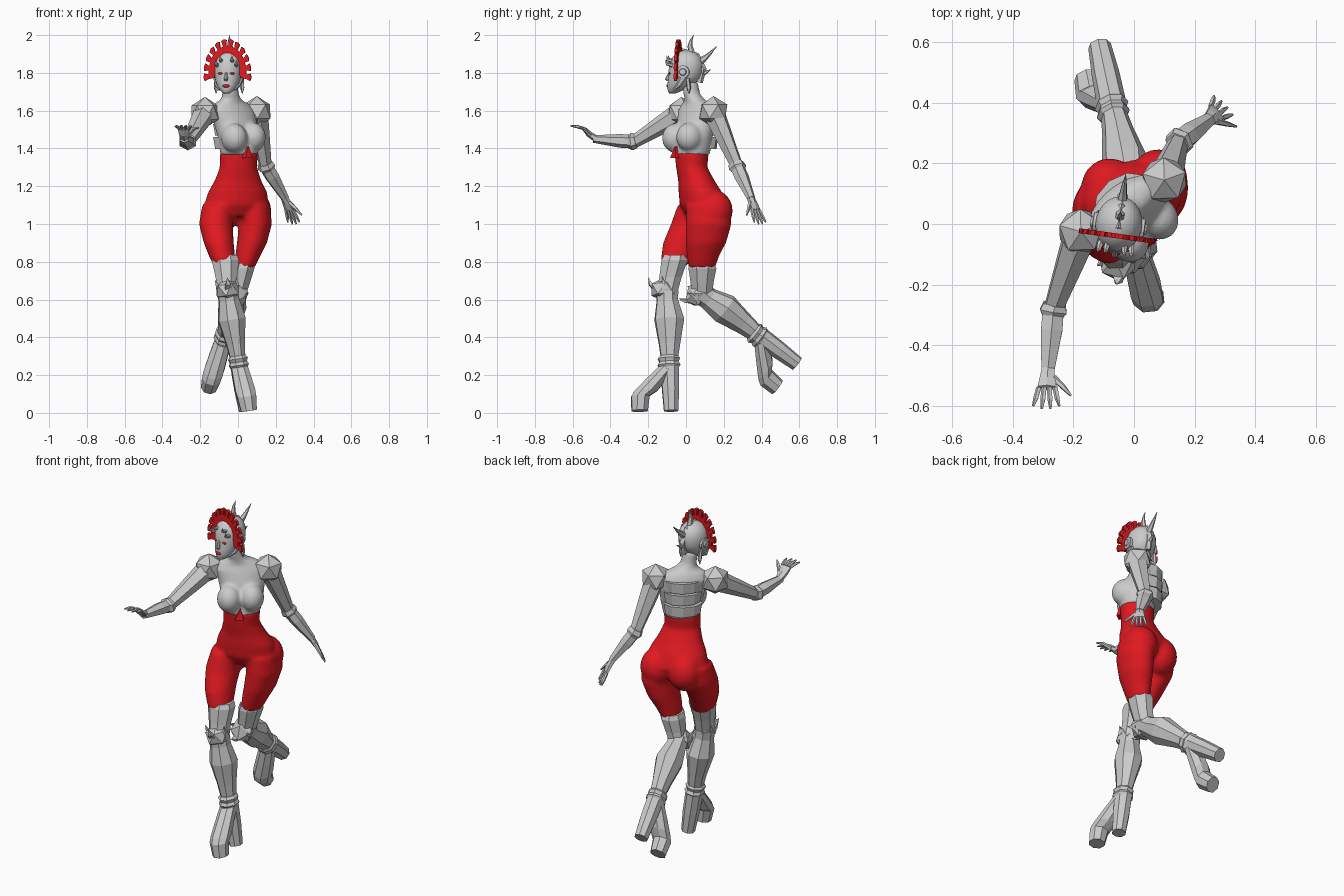
import bpy, bmesh, math
from mathutils import Vector, Matrix

red = bpy.data.materials.new("red")
red.diffuse_color = (0.75, 0.01, 0.015, 1)
X, Z = Vector((1, 0, 0)), Vector((0, 0, 1))


def loft(bm, pts, n=8, side=X, normal=None):
    """Closed tube through stations (x, y, z, rx, ry)."""
    C = [Vector(p[:3]) for p in pts]
    rings = []
    for i, p in enumerate(pts):
        t = normal or (C[min(i + 1, len(C) - 1)] - C[max(i - 1, 0)]).normalized()
        u = (side - t * side.dot(t)).normalized()
        v = t.cross(u)
        ang = [2 * math.pi * (k + 0.5) / n for k in range(n)]
        rings.append([bm.verts.new(C[i] + u * p[3] * math.cos(a) + v * p[4] * math.sin(a)) for a in ang])
    for a, b in zip(rings, rings[1:]):
        for k in range(n):
            bm.faces.new((a[k], a[(k + 1) % n], b[(k + 1) % n], b[k]))
    bm.faces.new(rings[0])
    bm.faces.new(rings[-1])


def ball(bm, c, r, yaw=0, ico=0):
    m = Matrix.Translation(c) @ Matrix.Rotation(math.radians(yaw), 4, 'Z') @ Matrix.Diagonal((*r, 1))
    if ico:
        bmesh.ops.create_icosphere(bm, subdivisions=ico, radius=1, matrix=m)
    else:
        bmesh.ops.create_uvsphere(bm, u_segments=20, v_segments=12, radius=1, matrix=m)


def finish(bm, name, mat=None, smooth=False, M=None, remesh=0, relax=6):
    if M:
        bm.transform(M)
    bmesh.ops.recalc_face_normals(bm, faces=bm.faces[:])
    for f in bm.faces:
        f.smooth = smooth
    me = bpy.data.meshes.new(name)
    bm.to_mesh(me)
    bm.free()
    ob = bpy.data.objects.new(name, me)
    bpy.context.collection.objects.link(ob)
    if mat:
        me.materials.append(mat)
    if remesh:
        r = ob.modifiers.new("merge", 'REMESH')
        r.mode, r.voxel_size, r.use_smooth_shade = 'VOXEL', remesh, True
        s = ob.modifiers.new("relax", 'SMOOTH')
        s.factor, s.iterations = 0.5, relax
    return ob


def tube(name, pts, n=8, side=X, normal=None, **kw):
    bm = bmesh.new()
    loft(bm, pts, n, side, normal)
    return finish(bm, name, **kw)


def yawed(deg):
    a = math.radians(deg)
    return Vector((math.cos(a), math.sin(a), 0))


# hips and thighs, merged into one smooth red body
bm = bmesh.new()
loft(bm, [(.005, .03, 1.385, .102, .092), (.002, .03, 1.30, .1, .082), (0, .055, 1.23, .125, .095),
          (-.002, .075, 1.17, .158, .112), (-.008, .09, 1.1, .175, .12), (-.01, .095, 1.04, .15, .09)],
     24, yawed(13), Z)
ball(bm, (.082, .15, 1.07), (.095, .098, .11))
ball(bm, (-.08, .12, 1.07), (.095, .098, .11))
loft(bm, [(.085, .11, 1.1, .085, .11), (.092, .12, 1.0, .088, .122), (.074, .105, .9, .08, .108),
          (.052, .09, .83, .067, .086), (.034, .083, .765, .052, .07)], 20, X, Z)
loft(bm, [(-.105, .065, 1.1, .085, .11), (-.117, .035, 1.0, .09, .115), (-.102, -.02, .9, .08, .102),
          (-.082, -.05, .82, .068, .083), (-.072, -.06, .78, .058, .068)], 20, X, Z)
finish(bm, "hips_and_thighs", red, remesh=.011, relax=7)

# chest, turned toward one side, with neck
bm = bmesh.new()
loft(bm, [(.005, .03, 1.365, .102, .094), (.002, .04, 1.45, .115, .09), (-.015, .055, 1.54, .13, .085),
          (-.03, .06, 1.6, .14, .074), (-.035, .058, 1.635, .11, .058), (-.036, .045, 1.66, .055, .05),
          (-.04, .03, 1.69, .043, .045), (-.045, .02, 1.75, .042, .044)], 20, yawed(37), Z)
ball(bm, (-.02, -.055, 1.455), (.067, .075, .078), 37)
ball(bm, (.078, .02, 1.46), (.067, .075, .078), 37)
finish(bm, "chest", remesh=.01, relax=5)

# flat plates across the low-poly back
for z in (1.43, 1.5, 1.57):
    tube("back_plate", [(-.03, .075, z - .032, .1, .08), (-.035, .08, z + .03, .108, .078)], 10, yawed(37), Z)
# pointed notch of the red waist at the breastbone
tube("waist_point", [(.05, -.058, 1.35, .035, .02), (.052, -.052, 1.41, .002, .01)], 4, yawed(37), Z, mat=red)


def lower_leg(tag, knee, ankle, forward):
    """Shin, cuff and split platform boot, drawn with the knee at the origin."""
    z = (Vector(knee) - Vector(ankle)).normalized()
    y = -Vector(forward)
    y = (y - z * y.dot(z)).normalized()
    M = Matrix((y.cross(z), y, z)).transposed().to_4x4()
    M.translation = knee
    parts = {
        "shin": [(0, 0, 0, .058, .062), (0, 0, -.05, .058, .06), (0, .008, -.15, .077, .083),
                 (0, .006, -.28, .052, .06), (0, .003, -.37, .041, .046)],
        "ankle_cuff": [(0, 0, -.345, .044, .05), (0, 0, -.36, .055, .062), (0, 0, -.378, .048, .054),
                       (0, 0, -.395, .056, .064), (0, 0, -.41, .046, .052)],
        "heel": [(0, .003, -.39, .048, .054), (0, .005, -.52, .046, .048), (0, .005, -.64, .038, .04)],
        "toe": [(0, -.01, -.405, .046, .052), (0, -.07, -.47, .052, .06), (0, -.125, -.53, .056, .066),
                (0, -.157, -.56, .054, .052), (0, -.162, -.638, .045, .046)],
    }
    for name, pts in parts.items():
        tube(tag + name, pts, 8, X, Z, M=M)
    bm = bmesh.new()
    ball(bm, (0, -.012, .01), (.07, .082, .066), 0, 1)
    loft(bm, [(0, -.055, .01, .03, .02), (0, -.088, .04, .018, .012), (0, -.098, .075, .001, .001)], 4)
    for s in (-1, 1):
        loft(bm, [(s * .045, -.02, .01, .02, .02), (s * .06, -.03, .07, .001, .001)], 4)
    finish(bm, tag + "knee_guard", M=M)


lower_leg("front_leg_", (-.055, -.1, .643), (.005, -.09, .25), (.1, -1, 0))
lower_leg("back_leg_", (-.008, .08, .635), (-.08, .42, .38), (-.25, -.6, -.8))
tube("front_leg_boot_top", [(-.068, -.055, .835, .07, .066), (-.067, -.06, .81, .078, .075),
                            (-.062, -.082, .72, .062, .064), (-.055, -.1, .64, .055, .06)], 8, X, Z)
tube("back_leg_boot_top", [(.03, .085, .79, .06, .074), (.026, .087, .765, .066, .08),
                           (.01, .085, .69, .058, .066), (-.008, .085, .62, .052, .058)], 8, X, Z)


def arm(tag, shoulder, elbow, wrist, knuckle, tip, across):
    S, E, W, K, T = map(Vector, (shoulder, elbow, wrist, knuckle, tip))
    A = Vector(across).normalized()
    at = lambda p, rx, ry: (*p, rx, ry)
    bm = bmesh.new()
    ball(bm, S, (.083, .083, .083), 20, 1)
    finish(bm, tag + "shoulder_guard")
    tube(tag + "upper_arm", [at(S, .06, .06), at(S.lerp(E, .4), .05, .05), at(E, .034, .034)], 6, A)
    tube(tag + "forearm", [at(E.lerp(S, .04), .043, .04), at(E.lerp(W, .06), .051, .046),
                           at(E.lerp(W, .14), .04, .036), at(E.lerp(W, .35), .041, .036), at(W, .024, .02)], 6, A)
    bm = bmesh.new()
    loft(bm, [at(W.lerp(E, .08), .022, .018), at(W.lerp(K, .5), .03, .016), at(K, .036, .011)], 6, A)
    for i in (-1.5, -.5, .5, 1.5):
        a, b = K + A * i * .018, T.lerp(K, .12 * abs(i)) + A * i * .029
        mid = a.lerp(b, .5) + (K - W) * .08
        loft(bm, [at(a, .009, .009), at(mid, .009, .009), at(b, .004, .004)], 5, A)
    t0 = W.lerp(K, .35) + A * .02
    loft(bm, [at(t0, .012, .012), at(K + A * .055, .009, .009), at(K.lerp(T, .35) + A * .08, .004, .004)], 5, T - W)
    finish(bm, tag + "hand")


arm("right_", (-.175, -.025, 1.59), (-.265, -.275, 1.435), (-.285, -.49, 1.45),
    (-.287, -.54, 1.505), (-.29, -.615, 1.52), (1, 0, 0))
arm("left_", (.1, .145, 1.595), (.145, .268, 1.31), (.25, .345, 1.135),
    (.272, .368, 1.075), (.3, .397, .995), (.7, -.7, 0))

# head, turned slightly
H = Matrix.Translation((-.05, 0, 0)) @ Matrix.Rotation(math.radians(-8), 4, 'Z')
tube("head", [(0, -.072, 1.692, .016, .018), (0, -.062, 1.702, .032, .034), (0, -.034, 1.73, .054, .066),
              (0, -.012, 1.765, .069, .083), (0, -.002, 1.8, .076, .09), (0, 0, 1.845, .077, .091),
              (0, .002, 1.88, .066, .077), (0, .002, 1.905, .045, .052), (0, .002, 1.92, .012, .014)],
     24, X, Z, smooth=True, M=H)
tube("nose", [(0, -.086, 1.805, .006, .006), (0, -.1, 1.768, .011, .013), (0, -.095, 1.757, .009, .008)],
     8, X, Z, M=H)
bm = bmesh.new()
for s in (-1, 1):
    ball(bm, (s * .03, -.083, 1.797), (.014, .007, .006))
ball(bm, (0, -.097, 1.731), (.018, .008, .009))
finish(bm, "eyes_and_lips", red, smooth=True, M=H)

# ear discs, jaw guards and ear pendants
for s in (-1, 1):
    bm = bmesh.new()
    loft(bm, [(s * .06, -.005, 1.805, .034, .034), (s * .085, -.005, 1.805, .034, .034),
              (s * .087, -.005, 1.805, .02, .02), (s * .094, -.005, 1.805, .016, .016)], 12, Z)
    loft(bm, [(s * .074, .0, 1.78, .01, .022), (s * .062, -.03, 1.735, .008, .014),
              (s * .04, -.06, 1.71, .004, .006)], 6)
    loft(bm, [(s * .07, .02, 1.77, .01, .01), (s * .07, .025, 1.72, .012, .012), (s * .07, .025, 1.69, .002, .002)], 5)
    # small brow horns
    for x, z in ((.028, 1.862), (.05, 1.84)):
        loft(bm, [(s * x, -.065, z, .012, .012), (s * x * 1.1, -.095, z + .008, .008, .008),
                  (s * x * 1.15, -.1, z + .03, .001, .001)], 6)
    finish(bm, "ear_guard", M=H)

# curved horns along the crown
for pts in ([(0, .03, 1.9, .018, .02), (0, .022, 1.945, .012, .013), (0, .028, 1.975, .007, .007), (0, .042, 2.0, .001, .001)],
            [(0, .07, 1.855, .018, .024), (0, .105, 1.882, .013, .014), (0, .13, 1.905, .009, .009), (0, .165, 1.942, .001, .001)],
            [(0, .07, 1.8, .016, .02), (0, .1, 1.8, .011, .012), (0, .135, 1.818, .001, .001)]):
    tube("crown_horn", pts, 6, M=H)
tube("skull_ridge", [(0, -.02, 1.9, .015, .03), (0, .05, 1.88, .02, .03), (0, .085, 1.82, .02, .025),
                     (0, .07, 1.75, .015, .02)], 6, M=H)

# red fan crest: flared blades around the head, plus a joining band
bm = bmesh.new()


def fan(a, k):
    return bm.verts.new((.128 * k * math.cos(a), -.04, 1.795 + .185 * k * math.sin(a)))


N = 12
for i in range(N):
    a = math.radians(-6 + 192 * i / (N - 1))
    bm.faces.new([fan(a - .1, .55), fan(a + .1, .55), fan(a + .085, .82), fan(a + .115, .97),
                  fan(a, 1.0), fan(a - .115, .97), fan(a - .085, .82)])
    if i < N - 1:
        b = a + math.radians(192 / (N - 1))
        bm.faces.new([fan(a, .52), fan(b, .52), fan(b, .8), fan(a, .8)])
crest = finish(bm, "crest", red, M=H)
thick = crest.modifiers.new("thickness", 'SOLIDIFY')
thick.thickness, thick.offset = .016, 0
